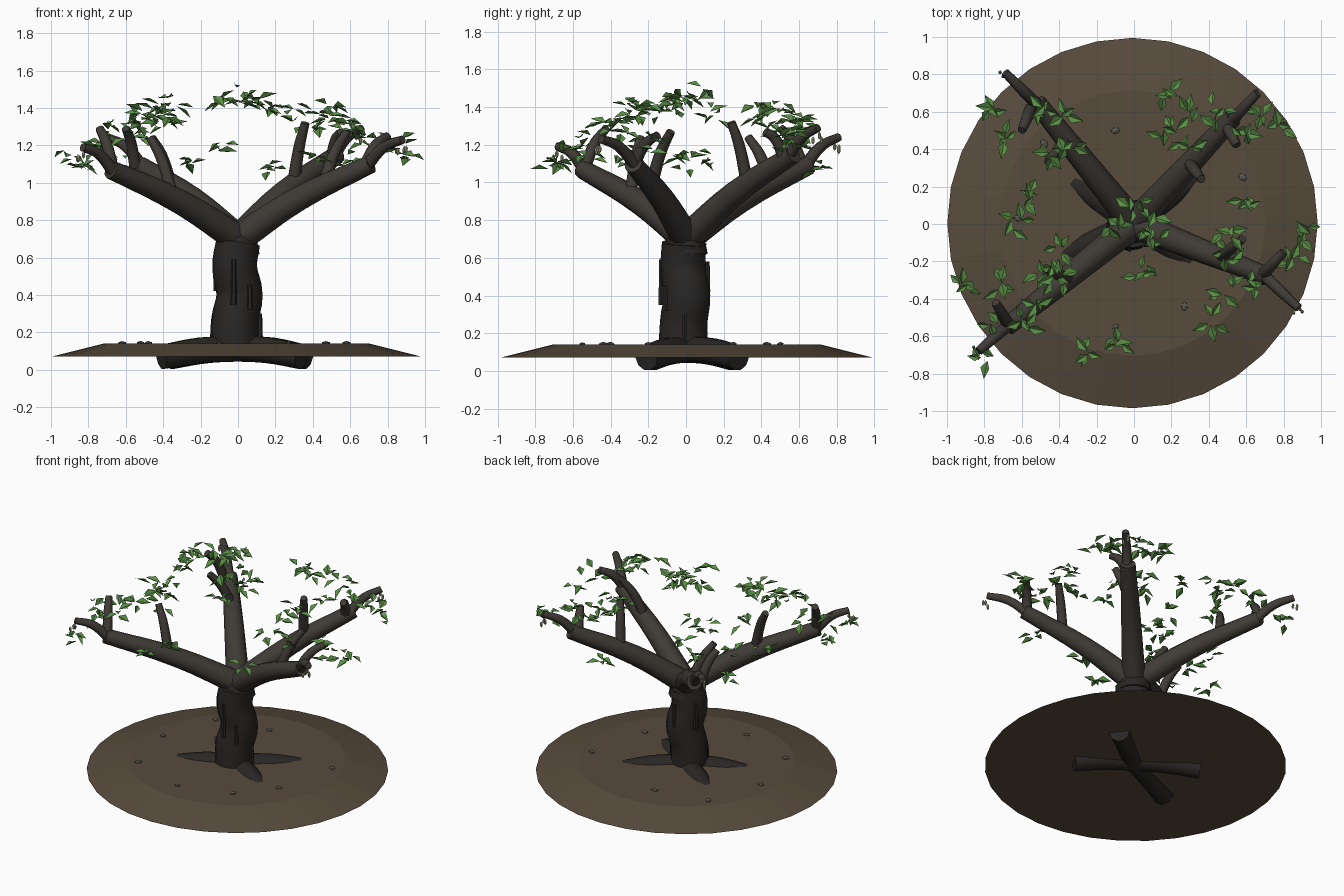
import bpy, bmesh, math, random
from mathutils import Vector, Matrix

if "Cube" in bpy.data.objects:
    bpy.data.objects.remove(bpy.data.objects["Cube"])

random.seed(7)


def material(name, col):
    m = bpy.data.materials.new(name)
    m.diffuse_color = (*col, 1)
    m.use_nodes = True
    m.node_tree.nodes["Principled BSDF"].inputs["Base Color"].default_value = m.diffuse_color
    return m


SOIL = material("soil", (0.095, 0.07, 0.045))
TRUNK = material("dark_bark", (0.022, 0.02, 0.018))
BARK = material("bark", (0.05, 0.043, 0.036))
LEAF = material("leaf", (0.10, 0.27, 0.06))
BUD = material("bud", (0.35, 0.38, 0.22))
STONE = material("stone", (0.11, 0.10, 0.085))


def mesh_object(name, bm, mat):
    me = bpy.data.meshes.new(name)
    bm.normal_update()
    bm.to_mesh(me)
    bm.free()
    me.materials.append(mat)
    ob = bpy.data.objects.new(name, me)
    bpy.context.collection.objects.link(ob)
    return ob


def tube(name, pts, radii, mat, res=3, steps=4):
    """Capped round tube along a smooth path, turned into a mesh."""
    cu = bpy.data.curves.new(name, 'CURVE')
    cu.dimensions = '3D'
    cu.bevel_depth = 1
    cu.bevel_resolution = res
    cu.resolution_u = steps
    cu.use_fill_caps = True
    sp = cu.splines.new('BEZIER')
    sp.bezier_points.add(len(pts) - 1)
    for bp, p, r in zip(sp.bezier_points, pts, radii):
        bp.co = p
        bp.radius = r
        bp.handle_left_type = bp.handle_right_type = 'AUTO'
    cu.materials.append(mat)
    ob = bpy.data.objects.new(name, cu)
    bpy.context.collection.objects.link(ob)
    bpy.ops.object.select_all(action='DESELECT')
    ob.select_set(True)
    bpy.context.view_layer.objects.active = ob
    bpy.ops.object.convert(target='MESH')
    bpy.ops.object.shade_smooth_by_angle(angle=math.radians(50))
    return bpy.context.view_layer.objects.active


# ground: flat-topped low mound
bm = bmesh.new()
bmesh.ops.create_cone(bm, cap_ends=True, segments=32, radius1=0.99, radius2=0.71, depth=0.07,
                      matrix=Matrix.Translation((-0.008, 0.005, 0.105)))
mesh_object("ground_mound", bm, SOIL)

# roots: arched tubes sinking outwards into the mound
for i, (x, y) in enumerate([(-0.41, -0.18), (0.36, 0.28), (0.34, -0.21), (-0.36, 0.25)]):
    tube(f"root_{i}", [(0, 0, 0.113), (x * 0.5, y * 0.5, 0.103), (x, y, 0.068)],
         [0.072, 0.072, 0.067], TRUNK)

# trunk: slightly wavy column
tube("trunk", [(-0.02, -0.015, 0.12), (-0.018, -0.012, 0.26), (0.008, 0.005, 0.40),
               (-0.018, -0.015, 0.55), (0.0, -0.01, 0.68)],
     [0.13, 0.126, 0.124, 0.12, 0.118], TRUNK, 4)

# bark ridges on the trunk: angle, bottom, top
for i, (deg, z0, z1) in enumerate([(-97, 0.35, 0.59), (-55, 0.32, 0.45), (0, 0.16, 0.30),
                                   (80, 0.42, 0.58), (150, 0.42, 0.60), (195, 0.19, 0.29)]):
    a = math.radians(deg)
    tube(f"bark_ridge_{i}", [(0.125 * math.cos(a) - 0.008, 0.125 * math.sin(a) - 0.008, z)
                             for z in (z0, z1)], [0.016, 0.012], TRUNK, 1, 2)

# four limbs, each with twigs given as (start, tip)
limbs = [
    ((-0.52, 0.65, 1.09), [((-0.50, 0.62, 1.07), (-0.69, 0.81, 1.24)),
                           ((-0.55, 0.62, 1.09), (-0.60, 0.50, 1.29)),
                           ((-0.36, 0.45, 0.99), (-0.46, 0.33, 1.24))]),
    ((0.53, 0.57, 1.15), [((0.50, 0.53, 1.12), (0.66, 0.70, 1.29)),
                          ((0.50, 0.52, 1.13), (0.55, 0.42, 1.27)),
                          ((0.30, 0.32, 1.02), (0.36, 0.24, 1.32))]),
    ((-0.68, -0.55, 1.07), [((-0.66, -0.53, 1.05), (-0.83, -0.68, 1.19)),
                            ((-0.67, -0.54, 1.07), (-0.74, -0.42, 1.29)),
                            ((-0.36, -0.29, 0.97), (-0.47, -0.24, 1.24))]),
    ((0.71, -0.28, 1.10), [((0.68, -0.26, 1.08), (0.88, -0.45, 1.23)),
                           ((0.68, -0.28, 1.09), (0.80, -0.15, 1.25)),
                           ((0.46, -0.18, 1.0), (0.58, -0.08, 1.27))]),
]
buds = bmesh.new()
for i, (end, twigs) in enumerate(limbs):
    e = Vector(end)
    tube(f"limb_{i}", [(0, 0, 0.70), (e.x * 0.45, e.y * 0.45, 0.70 + 0.53 * (e.z - 0.70)), e],
         [0.078, 0.066, 0.05], BARK)
    for j, (s, t) in enumerate(twigs):
        s, t = Vector(s), Vector(t)
        mid = s.lerp(t, 0.5) + Vector((0, 0, 0.035))
        tube(f"twig_{i}_{j}", [s, mid, t], [0.034, 0.03, 0.023], BARK, 2, 4)
    # small hanging buds below each limb's outermost twig
    t = Vector(twigs[0][1])
    for k in range(3):
        off = Vector((random.uniform(-.03, .03), random.uniform(-.03, .03), random.uniform(-.07, -.04)))
        bmesh.ops.create_icosphere(buds, subdivisions=1, radius=0.01,
                                   matrix=Matrix.Translation(t + off) @ Matrix.Diagonal((1, 1, 2.2, 1)))
mesh_object("hanging_buds", buds, BUD)

# trunk fork collar
tube("fork", [(0, 0, 0.62), (0, 0, 0.70), (0, 0, 0.77)], [0.115, 0.10, 0.05], TRUNK, 4)

# leaves: clusters of folded diamond leaves over a shallow dome
spots = [(-.78, .62), (-.68, .45), (-.5, .62), (-.38, .6), (-.45, .37), (-.35, .42), (.17, .5),
         (.32, .6), (.45, .6), (.28, .42), (.6, .5), (.78, .53), (.68, .57), (.5, -.05),
         (.5, -.17), (.91, -.05), (.84, -.2), (.5, -.35), (.62, -.33), (0, .1), (-.1, 0), (.08, 0),
         (.1, -.08), (.05, -.25), (-.38, -.15), (-.48, -.27), (-.52, -.4), (-.4, -.3), (-.55, .15),
         (-.9, -.33), (-.72, -.33), (-.75, -.55), (-.8, -.7), (-.58, -.52)]
clusters = [(x, y, 1.47 - (0.30 if y > 0.2 else 0.36) * (x * x + y * y)) for x, y in spots]
clusters += [(.17, .7, 1.09), (.6, .12, 1.12), (.4, -.52, 1.13), (-.1, -.62, 1.19),
             (-.27, -.68, 1.13), (-.63, 0, 1.10)]
bm = bmesh.new()
for c in clusters:
    turn = random.uniform(0, 6.28)
    for k in range(5):
        ang = turn + k * 1.26 + random.uniform(-.5, .5)
        size = random.uniform(0.075, 0.11)
        w = size * 0.26
        m = (Matrix.Translation(Vector(c) + Vector((random.uniform(-.035, .035),
                                                    random.uniform(-.035, .035),
                                                    random.uniform(-.045, .045))))
             @ Matrix.Rotation(ang, 4, 'Z') @ Matrix.Rotation(random.uniform(-.45, .6), 4, 'Y')
             @ Matrix.Rotation(random.uniform(-.6, .6), 4, 'X'))
        base, left, tip, right = [bm.verts.new(m @ Vector(p)) for p in (
            (0, 0, 0), (size * .45, w, .012), (size, 0, -.008), (size * .45, -w, .012))]
        bm.faces.new((base, tip, left))
        bm.faces.new((base, right, tip))
for v in bm.verts:  # keep foliage inside the mound's outline
    v.co.x = max(-0.99, min(0.995, v.co.x))
mesh_object("leaves", bm, LEAF)

# pebbles half sunk in the soil
bm = bmesh.new()
for x, y in [(-.48, .43), (-.62, .03), (-.52, -.4), (-.1, -.55), (-.1, .5), (.47, -.2),
             (.27, -.44), (.58, .25)]:
    r = random.uniform(0.016, 0.032)
    bmesh.ops.create_icosphere(bm, subdivisions=1, radius=r, matrix=Matrix.Translation((x, y, 0.142))
                               @ Matrix.Rotation(random.uniform(0, 3), 4, 'Z')
                               @ Matrix.Diagonal((1.1, 0.8, 0.5, 1)))
mesh_object("pebbles", bm, STONE)
